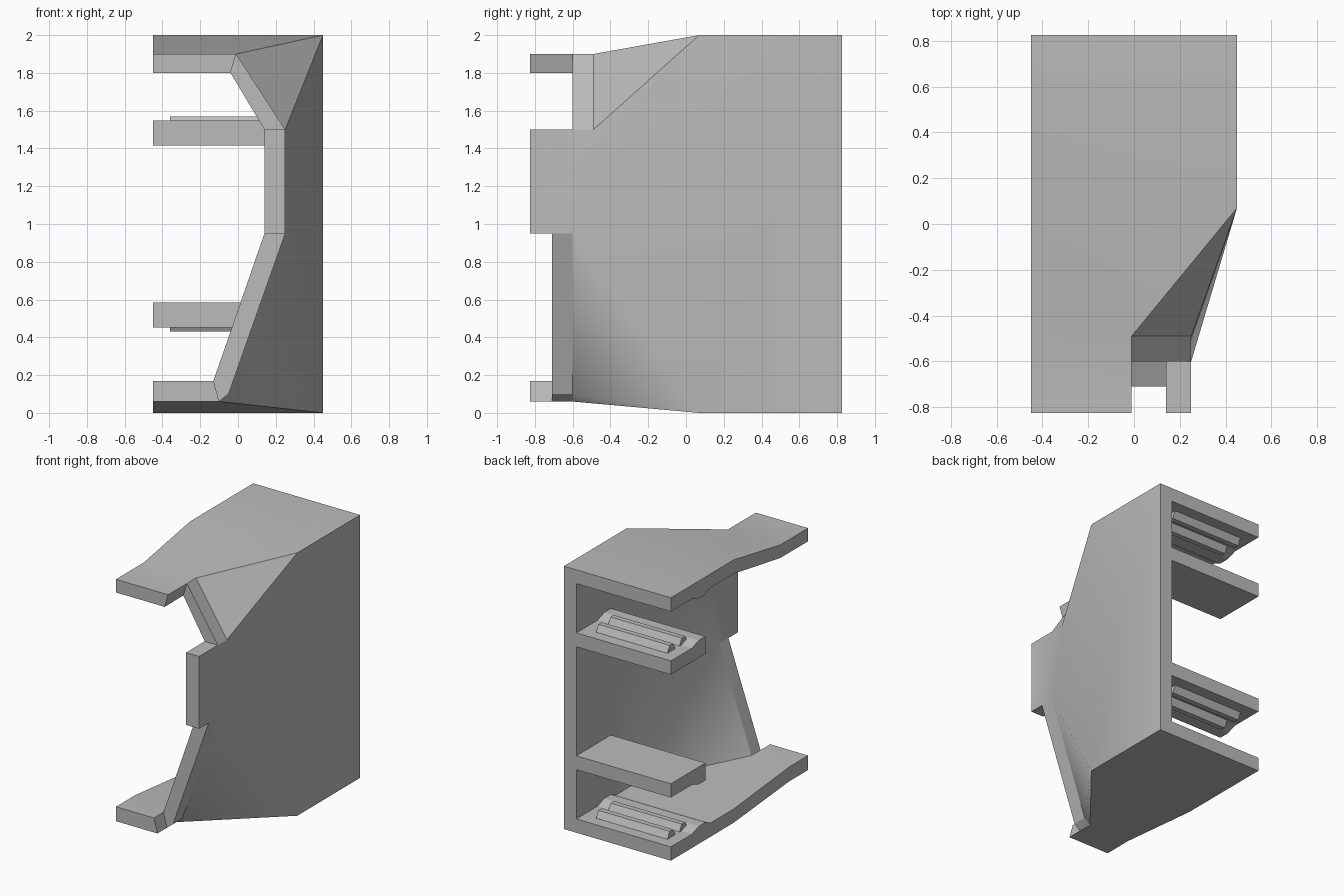
import bpy, bmesh, math
from mathutils import Vector

if "Cube" in bpy.data.objects:
    bpy.data.objects.remove(bpy.data.objects["Cube"], do_unlink=True)

COLOUR = (0.5, 0.5, 0.5, 1)
grey = bpy.data.materials.new("plain_grey")
grey.use_nodes = True
grey.diffuse_color = COLOUR
grey.node_tree.nodes["Principled BSDF"].inputs["Base Color"].default_value = COLOUR

BACK, BEND, EDGE, T = 0.825, 0.07, 0.45, 0.105


def finish(name, bm):
    bmesh.ops.remove_doubles(bm, verts=bm.verts, dist=0.0005)
    bmesh.ops.recalc_face_normals(bm, faces=bm.faces)
    mesh = bpy.data.meshes.new(name)
    bm.to_mesh(mesh)
    bm.free()
    obj = bpy.data.objects.new(name, mesh)
    obj.data.materials.append(grey)
    bpy.context.collection.objects.link(obj)
    return obj


def add_face(bm, points):
    unique = []
    for p in map(Vector, points):
        if all((p - q).length > 0.001 for q in unique):
            unique.append(p)
    if len(unique) > 2:
        bm.faces.new([bm.verts.new(p) for p in unique])


def prism(name, profile, x0, x1):
    """Extrude a (y, z) profile along x."""
    bm = bmesh.new()
    add_face(bm, [(x0, y, z) for y, z in profile])
    made = bmesh.ops.extrude_face_region(bm, geom=bm.faces[:])
    verts = [v for v in made["geom"] if isinstance(v, bmesh.types.BMVert)]
    bmesh.ops.translate(bm, verts=verts, vec=(x1 - x0, 0, 0))
    return finish(name, bm)


# Shell joints: front crease (outer x, y, z), inner x, z, and rear corner sign
joints = [
    (-EDGE, -0.49, 1.9, -EDGE, 1.8, -1, 1),
    (-0.01, -0.49, 1.9, -0.04, 1.8, 1, 1),
    (0.25, -0.49, 1.5, 0.14, 1.5, 1, 1),
    (0.25, -0.6, 0.95, 0.14, 0.95, 1, -1),
    (-0.05, -0.6, 0.1, -0.13, 0.17, 1, -1),
    (-0.1, -0.6, 0.06, -0.13, 0.17, 1, -1),
    (-EDGE, -0.6, 0.06, -EDGE, 0.17, -1, -1),
]
front_ends = [-0.825, -0.6, -0.825, -0.71, -0.71, -0.825]


def rails(joint, end):
    """Outer and inner lines of a joint running from back to front."""
    ox, y, oz, ix, iz, sx, sz = joint
    corner_x = EDGE - T if sx > 0 else -EDGE
    outer = [(EDGE * sx, BACK, 1 + sz), (EDGE * sx, BEND, 1 + sz), (ox, y, oz), (ox, end, oz)]
    inner = [(corner_x, BACK, 1 + sz * (1 - T)), (corner_x, BEND, 1 + sz * (1 - T)),
             (ix, y, iz), (ix, end, iz)]
    return outer, inner


# Shell: top plate, side wall, bottom plate, chamfers and front tabs
bm = bmesh.new()
for a, b, end in zip(joints, joints[1:], front_ends):
    (ao, ai), (bo, bi) = rails(a, end), rails(b, end)
    for k in range(3):
        add_face(bm, [ao[k], bo[k], bo[k + 1], ao[k + 1]])
        add_face(bm, [ai[k], bi[k], bi[k + 1], ai[k + 1]])
    for k in (0, 3):
        add_face(bm, [ao[k], bo[k], bi[k], ai[k]])
# Exposed tab sides where neighbouring front ends differ
for joint, e0, e1 in zip(joints[1:], front_ends, front_ends[1:]):
    if e0 != e1:
        (o0, i0), (o1, i1) = rails(joint, e0), rails(joint, e1)
        add_face(bm, [o0[3], o1[3], i1[3], i0[3]])
# Cut ends on the open side
for joint, end in ((joints[0], front_ends[0]), (joints[-1], front_ends[-1])):
    o, i = rails(joint, end)
    for k in range(3):
        add_face(bm, [o[k], o[k + 1], i[k + 1], i[k]])
shell = finish("shell", bm)

# Two compartments, mirrored about mid height: shelf, lips and ribs
WALL = 0.36
for level, s in (("upper", 1), ("lower", -1)):
    def z(h):
        return 1 + s * h
    prism(level + "_shelf", [(BACK, z(0.415)), (BACK, z(0.52)), (0.57, z(0.52)),
          (0.49, z(0.548)), (0.41, z(0.548)), (0.41, z(0.415))], -EDGE, WALL)
    plate = 1 - T
    prism(level + "_plate_lip", [(0.57, z(plate + 0.01)), (0.57, z(plate)), (0.49, z(plate - 0.028)),
          (0.41, z(plate - 0.028)), (0.35, z(plate)), (0.35, z(plate + 0.01))], -EDGE, WALL)
    for surface, base, d in (("shelf", 0.515, 1), ("plate", plate + 0.005, -1)):
        for n, y in enumerate((0.69, 0.545)):
            prism(f"{level}_{surface}_rib_{n + 1}",
                  [(y - 0.05, z(base)), (y - 0.02, z(base + d * 0.055)),
                   (y + 0.02, z(base + d * 0.055)), (y + 0.05, z(base))], -0.36, 0.24)

# Smooth the shallow bends of the shell, keep its hard edges
bpy.ops.object.select_all(action="DESELECT")
shell.select_set(True)
bpy.context.view_layer.objects.active = shell
bpy.ops.object.shade_smooth_by_angle(angle=math.radians(30))
